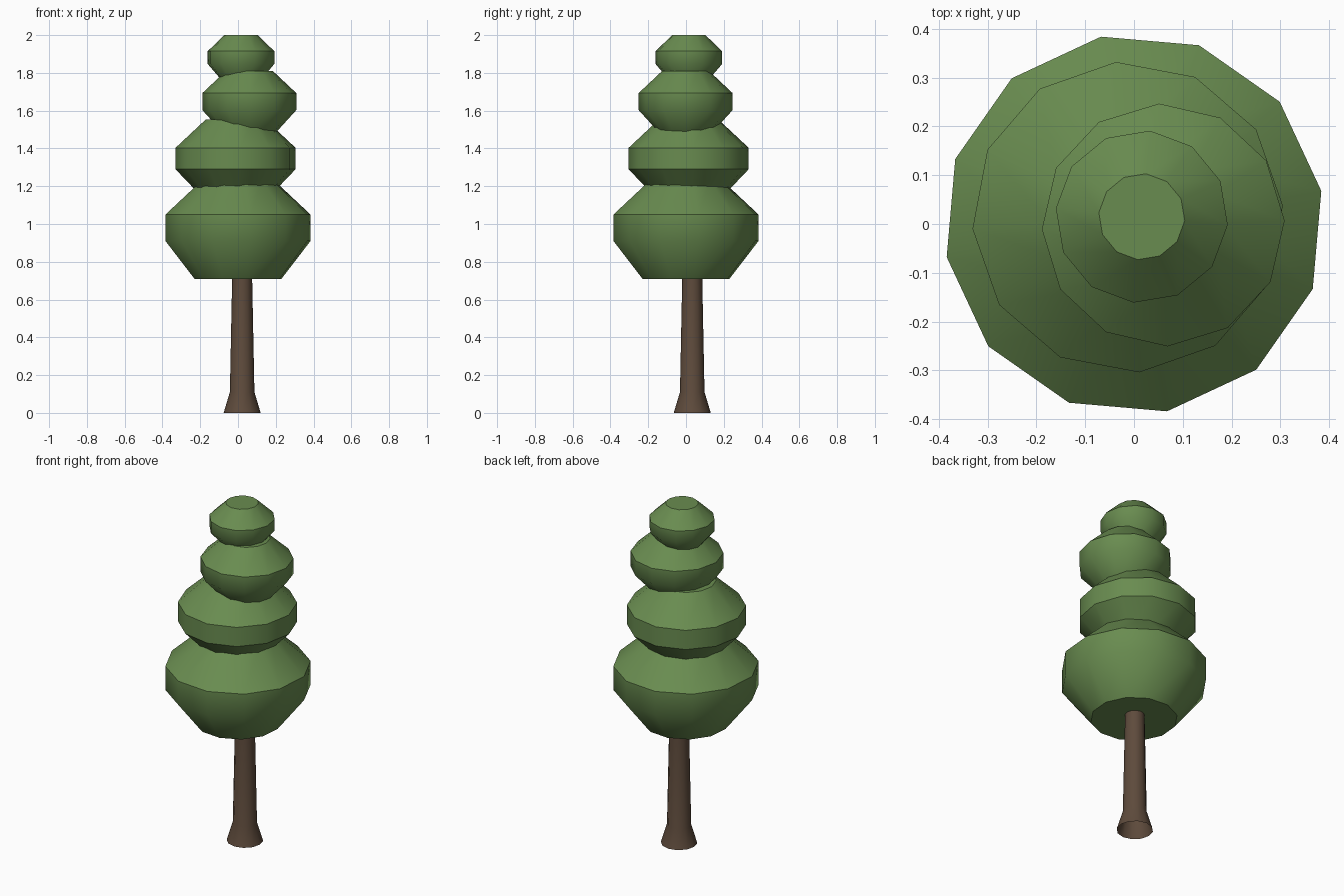
import bpy
import bmesh
from math import cos, sin, radians, tau

cube = bpy.data.objects.get("Cube")
if cube:
    bpy.data.objects.remove(cube, do_unlink=True)


def make_material(name, rgb):
    mat = bpy.data.materials.new(name)
    mat.use_nodes = True
    color = (*rgb, 1.0)
    mat.diffuse_color = color
    mat.node_tree.nodes["Principled BSDF"].inputs["Base Color"].default_value = color
    return mat


def lathe(name, center, profile, turn, mat, capped=True, sides=12):
    """Stack rings of (radius, height) around a vertical axis."""
    bm = bmesh.new()
    rings = []
    for r, z in profile:
        angles = [radians(turn) + tau * i / sides for i in range(sides)]
        rings.append([bm.verts.new((r * cos(a), r * sin(a), z)) for a in angles])
    for low, high in zip(rings, rings[1:]):
        for i in range(sides):
            j = (i + 1) % sides
            bm.faces.new((low[i], low[j], high[j], high[i]))
    if capped:
        bm.faces.new(rings[0][::-1])
        bm.faces.new(rings[-1])
    mesh = bpy.data.meshes.new(name)
    bm.to_mesh(mesh)
    bm.free()
    mesh.materials.append(mat)
    obj = bpy.data.objects.new(name, mesh)
    obj.location = (*center, 0)
    bpy.context.collection.objects.link(obj)
    bpy.ops.object.select_all(action="DESELECT")
    obj.select_set(True)
    bpy.context.view_layer.objects.active = obj
    bpy.ops.object.shade_smooth_by_angle(angle=radians(42))
    return obj


leaf_green = make_material("leaf green", (0.141, 0.262, 0.08))
bark_brown = make_material("bark brown", (0.112, 0.07, 0.045))

# Trunk with a flared, open foot
lathe("trunk", (0.022, 0.033),
      [(0.098, 0), (0.065, 0.11), (0.053, 0.71), (0.05, 0.9)],
      0, bark_brown, capped=False)

# Foliage tiers: name, center, radius, turn, bottom ratio, four heights
tiers = [
    ("bottom_foliage", (0, 0), 0.39, 10, 0.6, (0.71, 0.91, 1.05, 1.23)),
    ("lower_foliage", (-0.013, 0.014), 0.319, 4.3, 0.55, (1.14, 1.29, 1.403, 1.552)),
    ("upper_foliage", (0.06, -0.002), 0.249, 2, 0.55, (1.48, 1.603, 1.693, 1.81)),
    ("top_foliage", (0.016, 0.015), 0.177, 24.5, 0.55, (1.754, 1.847, 1.915, 2.0)),
]
for name, center, r, turn, ratio, heights in tiers:
    radii = (r * ratio, r, r, r * 0.5)
    lathe(name, center, list(zip(radii, heights)), turn, leaf_green)
